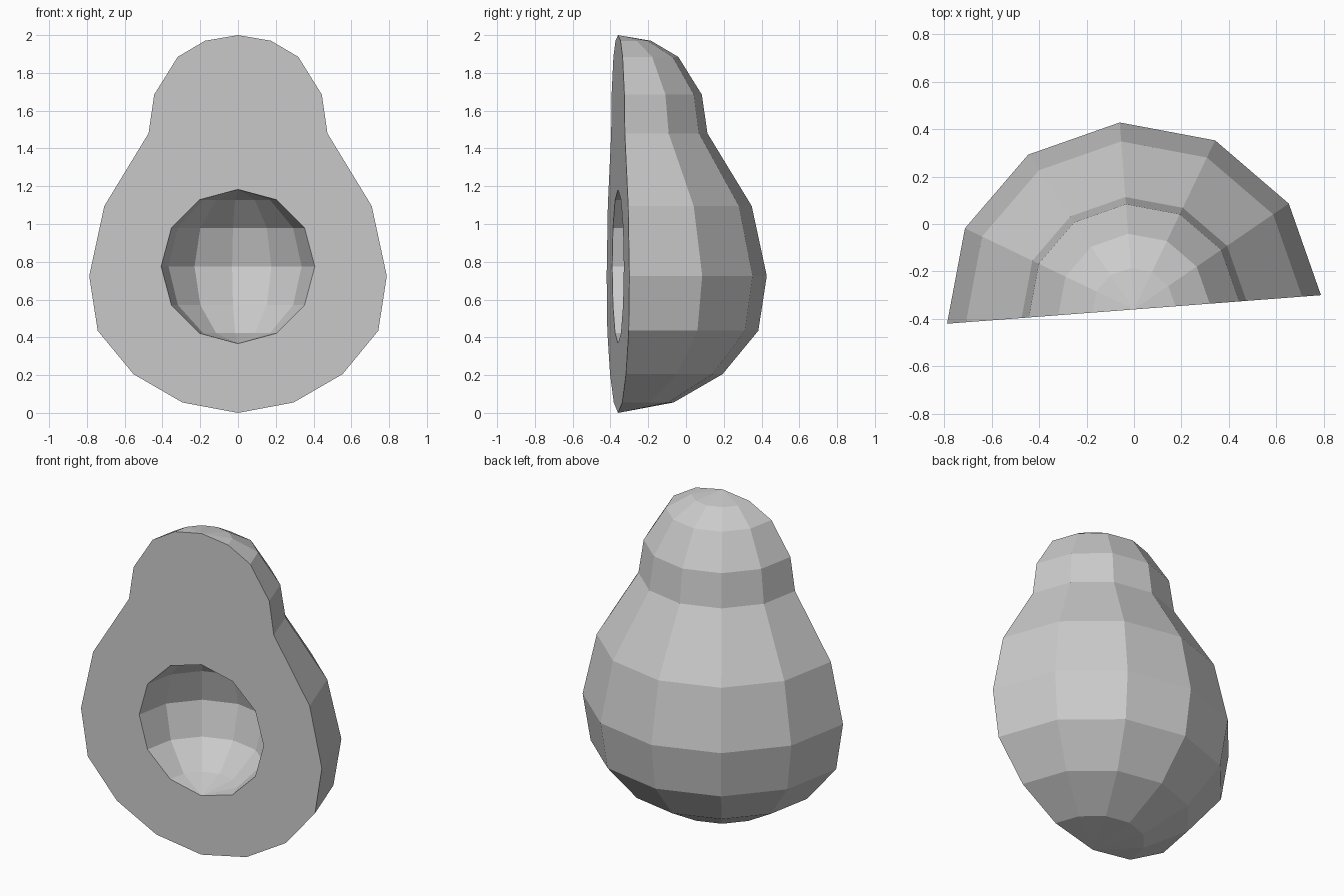
import bpy
import bmesh
from math import sin, cos, pi, radians
from mathutils import Matrix, Vector

default = bpy.data.objects.get("Cube")
if default:
    bpy.data.objects.remove(default, do_unlink=True)

# One plain grey for the whole fruit
grey = bpy.data.materials.new("plain grey")
grey.use_nodes = True
colour = (0.6, 0.6, 0.6, 1)
grey.diffuse_color = colour
grey.node_tree.nodes["Principled BSDF"].inputs["Base Color"].default_value = colour

SEGMENTS = 6  # facets around the half turn


def half_revolve(bm, profile):
    """Spin a (radius, height) profile half way round z, towards +y."""
    verts = [bm.verts.new((r, 0, z)) for r, z in profile]
    edges = [bm.edges.new(pair) for pair in zip(verts, verts[1:])]
    bmesh.ops.spin(bm, geom=verts + edges, cent=(0, 0, 0), axis=(0, 0, 1),
                   angle=pi, steps=SEGMENTS, use_duplicate=False)


# Pear-shaped skin, from base to tip
skin = [(0, 0), (0.295, 0.055), (0.555, 0.205), (0.745, 0.435), (0.79, 0.725),
        (0.71, 1.095), (0.475, 1.48), (0.445, 1.685), (0.32, 1.885),
        (0.175, 1.97), (0, 2)]

# Round stone hollow
hollow_radius, hollow_height = 0.408, 0.775
hollow = [(hollow_radius * sin(pi * i / 6), hollow_height - hollow_radius * cos(pi * i / 6))
          for i in range(7)]

bm = bmesh.new()
half_revolve(bm, skin)
half_revolve(bm, hollow)
bmesh.ops.remove_doubles(bm, verts=bm.verts, dist=0.001)

# Flat cut face between the skin rim and the hollow rim
rims = [e for e in bm.edges if e.is_boundary]
bmesh.ops.triangle_fill(bm, edges=rims, use_beauty=True, normal=Vector((0, -1, 0)))
bmesh.ops.recalc_face_normals(bm, faces=bm.faces)

# Turn the cut face slightly and centre the fruit
bm.transform(Matrix.Translation((0, -0.36, 0)) @ Matrix.Rotation(radians(4.36), 4, "Z"))

mesh = bpy.data.meshes.new("halved_fruit")
bm.to_mesh(mesh)
bm.free()
mesh.materials.append(grey)
fruit = bpy.data.objects.new("halved_fruit", mesh)
bpy.context.collection.objects.link(fruit)
